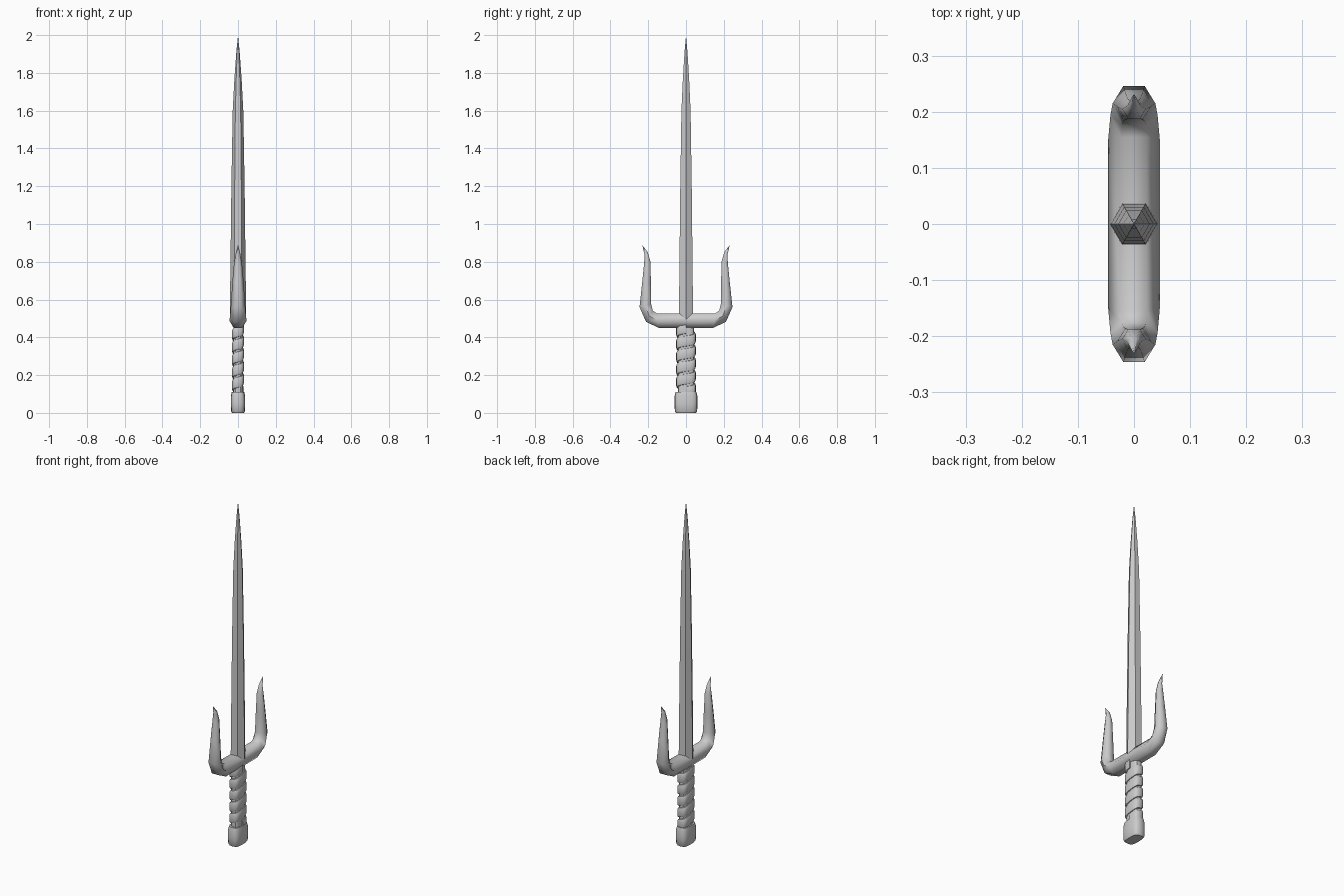
import bpy, bmesh, math
from mathutils import Vector

if "Cube" in bpy.data.objects:
    bpy.data.objects.remove(bpy.data.objects["Cube"])


def loft(name, rings, smooth=35):
    """Skin a list of equal-length vertex rings and cap both ends."""
    bm = bmesh.new()
    vr = [[bm.verts.new(p) for p in r] for r in rings]
    n = len(vr[0])
    for a, b in zip(vr, vr[1:]):
        for i in range(n):
            j = (i + 1) % n
            bm.faces.new((a[i], a[j], b[j], b[i]))
    bm.faces.new(vr[0][::-1])
    bm.faces.new(vr[-1])
    bmesh.ops.remove_doubles(bm, verts=bm.verts, dist=1e-5)
    bmesh.ops.recalc_face_normals(bm, faces=bm.faces)
    me = bpy.data.meshes.new(name)
    bm.to_mesh(me)
    bm.free()
    ob = bpy.data.objects.new(name, me)
    bpy.context.collection.objects.link(ob)
    bpy.ops.object.select_all(action='DESELECT')
    ob.select_set(True)
    bpy.context.view_layer.objects.active = ob
    bpy.ops.object.shade_smooth_by_angle(angle=math.radians(smooth))
    return ob


def squircle(a, rx, ry, e=0.6):
    c, s = math.cos(a), math.sin(a)
    return (rx * math.copysign(abs(c) ** e, c), ry * math.copysign(abs(s) ** e, s))


def oval_ring(rx, ry, z, n=16):
    return [(*squircle(math.tau * i / n, rx, ry), z) for i in range(n)]


# Six-sided tapering blade
def hex_ring(r, z):
    return [(r * math.cos(math.tau * i / 6), r * math.sin(math.tau * i / 6), z) for i in range(6)]


loft("blade", [hex_ring(r, z) for r, z in
     [(0.043, 0.49), (0.041, 0.7), (0.035, 1.2), (0.028, 1.6),
      (0.019, 1.77), (0.009, 1.91), (0.0008, 1.99)]], 30)

# Guard with two upturned prongs: outer (y, z), inner (y, z), half width in x
half = [((0.145, 0.45), (0.155, 0.527), 0.046),
        ((0.212, 0.483), (0.176, 0.541), 0.042),
        ((0.246, 0.56), (0.184, 0.575), 0.038),
        ((0.232, 0.69), (0.186, 0.69), 0.030),
        ((0.222, 0.79), (0.188, 0.80), 0.021),
        ((0.219, 0.835), (0.202, 0.85), 0.012),
        ((0.231, 0.886), (0.230, 0.887), 0.001)]


def guard_ring(outer, inner, r, side):
    o, i = Vector((0, side * outer[0], outer[1])), Vector((0, side * inner[0], inner[1]))
    m, h = (o + i) / 2, Vector((r / 2, 0, 0))
    return [o - h, o + h, m + 2 * h, i + h, i - h, m - 2 * h]


loft("guard", [guard_ring(*s, -1) for s in reversed(half)] + [guard_ring(*s, 1) for s in half], 65)

# Handle core
loft("grip_core", [oval_ring(0.025, 0.043, z) for z in (0.09, 0.47)])

# Cord wound around the handle as a helical ribbon
pitch, turns, steps = 0.067, 5, 16
rings = []
for k in range(turns * steps + 1):
    a = math.tau * k / steps
    z = 0.112 + pitch * k / steps
    rings.append([(*squircle(a, 0.032 - d, 0.052 - d), z + dz) for d, dz in
                  [(0.012, -0.029), (0.003, -0.027), (0, -0.019),
                   (0, 0.019), (0.003, 0.027), (0.012, 0.029)]])
loft("grip_wrap", rings, 50)

# Pommel
loft("pommel", [oval_ring(rx, ry, z) for rx, ry, z in
     [(0.031, 0.053, 0), (0.036, 0.059, 0.008), (0.038, 0.061, 0.05),
      (0.037, 0.060, 0.09), (0.033, 0.055, 0.11)]], 40)
